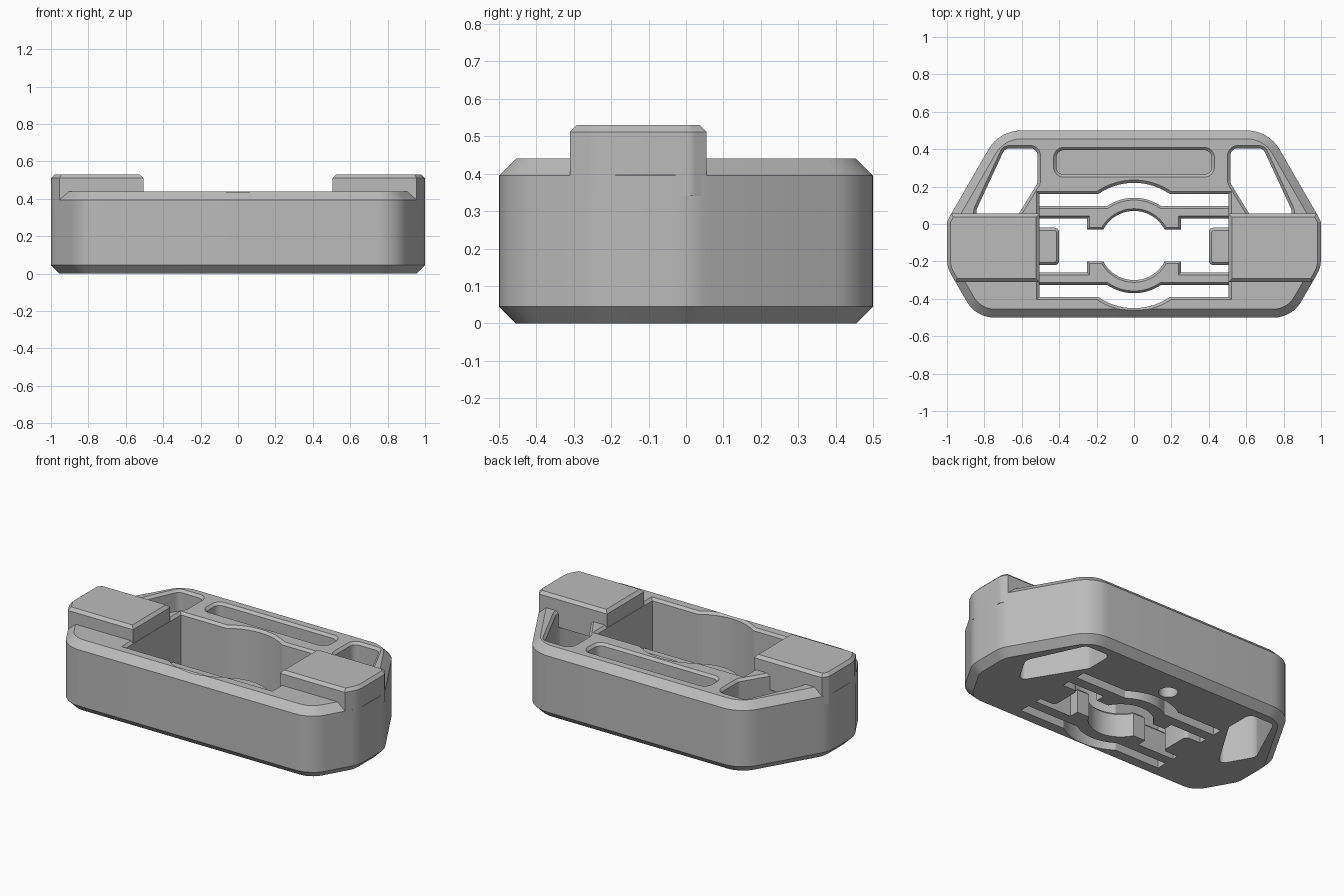
import bpy, bmesh, math
from mathutils import Vector

cube = bpy.data.objects.get("Cube")
if cube:
    bpy.data.objects.remove(cube, do_unlink=True)

grey = bpy.data.materials.new("plain grey")
grey.use_nodes = True
grey.diffuse_color = (0.5, 0.5, 0.5, 1)
grey.node_tree.nodes["Principled BSDF"].inputs["Base Color"].default_value = (0.5, 0.5, 0.5, 1)


def fillet(corners, steps=8):
    """Round each (x, y, radius) corner of a closed outline."""
    out = []
    for i, (x, y, r) in enumerate(corners):
        p = Vector((x, y))
        a = (Vector(corners[i - 1][:2]) - p).normalized()
        b = (Vector(corners[(i + 1) % len(corners)][:2]) - p).normalized()
        if r == 0:
            out.append(p)
            continue
        half = a.angle(b) / 2
        centre = p + (a + b).normalized() * r / math.sin(half)
        start = p + a * r / math.tan(half) - centre
        end = p + b * r / math.tan(half) - centre
        sweep = start.angle_signed(end)
        for k in range(steps + 1):
            t = -sweep * k / steps
            c, s = math.cos(t), math.sin(t)
            out.append(centre + Vector((start.x * c - start.y * s, start.x * s + start.y * c)))
    return out


def offset(pts, d):
    """Move a counter-clockwise outline outward by d."""
    out = []
    for i, p in enumerate(pts):
        e1 = (p - pts[i - 1]).normalized()
        e2 = (pts[(i + 1) % len(pts)] - p).normalized()
        n1, n2 = Vector((e1.y, -e1.x)), Vector((e2.y, -e2.x))
        out.append(p + (n1 + n2) * d / max(1 + n1.dot(n2), 0.4))
    return out


def prism(name, pts, rings):
    """Stack copies of an outline; rings are (height, outward offset)."""
    pts = [Vector(p) for p in pts]
    area = sum(pts[i - 1].cross(p) for i, p in enumerate(pts))
    if area < 0:
        pts.reverse()
    bm = bmesh.new()
    loops = [[bm.verts.new((q.x, q.y, z)) for q in offset(pts, d)] for z, d in rings]
    bm.faces.new(loops[0][::-1])
    bm.faces.new(loops[-1])
    for low, high in zip(loops, loops[1:]):
        for i in range(len(pts)):
            bm.faces.new((low[i - 1], low[i], high[i], high[i - 1]))
    mesh = bpy.data.meshes.new(name)
    bm.to_mesh(mesh)
    bm.free()
    mesh.materials.append(grey)
    ob = bpy.data.objects.new(name, mesh)
    bpy.context.collection.objects.link(ob)
    return ob


def activate(ob):
    bpy.ops.object.select_all(action='DESELECT')
    ob.select_set(True)
    bpy.context.view_layer.objects.active = ob


def cut(ob, cutter):
    cutter.hide_render = True
    mod = ob.modifiers.new("cut", 'BOOLEAN')
    mod.operation, mod.solver, mod.object = 'DIFFERENCE', 'EXACT', cutter
    activate(ob)
    bpy.ops.object.modifier_apply(modifier=mod.name)
    bpy.data.objects.remove(cutter, do_unlink=True)


def mirrored(corners, side):
    return [(x * side, y, r) for x, y, r in corners]


def arc(cy, radius, half_y, sign, steps=20):
    """Bulge of a circle beyond the line cy + sign * half_y, from +x to -x."""
    a = math.asin(half_y / radius)
    angles = [a + (math.pi - 2 * a) * k / steps for k in range(steps + 1)]
    return [(radius * math.cos(t), cy + sign * radius * math.sin(t)) for t in angles]


TOP, CY = 0.44, -0.115
FLARE = [(-0.1, 0), (TOP - 0.015, 0), (TOP, 0.015), (TOP + 0.2, 0.015)]

# Body: rounded six-sided block with chamfered rims
half = [(0.845, -0.5, 0.17), (1, -0.231, 0.18), (1, 0.015, 0.18), (0.72, 0.5, 0.2)]
outline = fillet(half + mirrored(half, -1)[::-1])
body = prism("body", outline, [(0, -0.045), (0.045, 0), (0.395, 0), (TOP, -0.045)])

# Central opening with a round bulge front and back
opening = [(0.505, CY + 0.275)] + arc(CY, 0.335, 0.275, 1) + [(-0.505, CY + 0.275)]
opening += [(-0.505, CY - 0.275)] + arc(CY, 0.335, 0.275, -1)[::-1] + [(0.505, CY - 0.275)]
cut(body, prism("opening_cutter", opening, FLARE))

# Slanted corner windows that run under the pads
window = [(0.515, 0.405, 0.04), (0.69, 0.405, 0.04), (0.85, 0.06, 0.06),
          (0.735, -0.14, 0.03), (0.515, 0.22, 0.04)]
for side in (1, -1):
    cut(body, prism("window_cutter", fillet(mirrored(window, side)), FLARE))

# Long pocket in the top, round blind hole underneath
pocket = [(0.415, 0.265, 0.04), (0.415, 0.395, 0.04), (-0.415, 0.395, 0.04), (-0.415, 0.265, 0.04)]
cut(body, prism("pocket_cutter", fillet(pocket),
                [(0.22, 0), (TOP - 0.015, 0), (TOP, 0.015), (TOP + 0.1, 0.015)]))
ring = [(0.055 * math.cos(k * math.tau / 24), 0.3 + 0.055 * math.sin(k * math.tau / 24))
        for k in range(24)]
cut(body, prism("hole_cutter", ring, [(-0.1, 0), (0.12, 0)]))
parts = [body]

# Raised end pads
pad = [(0.506, -0.31, 0), (0.955, -0.31, 0), (0.999, -0.231, 0.14),
       (0.999, 0.015, 0.04), (0.976, 0.055, 0), (0.506, 0.055, 0)]
# Tabs pointing into the opening
tab = [(0.52, -0.22, 0), (0.4, -0.22, 0.025), (0.4, -0.02, 0.025), (0.52, -0.02, 0)]
for side, label in ((1, "left"), (-1, "right")):
    parts.append(prism(label + "_pad", fillet(mirrored(pad, side)),
                       [(0.34, 0), (0.512, 0), (0.53, -0.018)]))
    parts.append(prism(label + "_tab", fillet(mirrored(tab, side), 4),
                       [(0, 0), (0.145, 0), (0.16, -0.015)]))

# Spring clips: thin bars with a round-cut jaw in the middle
for sign, label in ((1, "back"), (-1, "front")):
    inner, jaw = CY + sign * 0.145, CY + sign * 0.085
    outer = CY + sign * 0.21
    clip = [(0.52, outer)] + arc(CY, 0.255, 0.21, sign) + [(-0.52, outer), (-0.52, inner)]
    clip += [(-0.25, inner), (-0.25, jaw)] + arc(CY, 0.185, 0.085, sign)[::-1]
    clip += [(0.25, jaw), (0.25, inner), (0.52, inner)]
    parts.append(prism(label + "_clip", clip, [(0, 0), (0.145, 0), (0.16, -0.012)]))

for ob in parts:
    activate(ob)
    bpy.ops.object.shade_smooth_by_angle(angle=math.radians(25))
